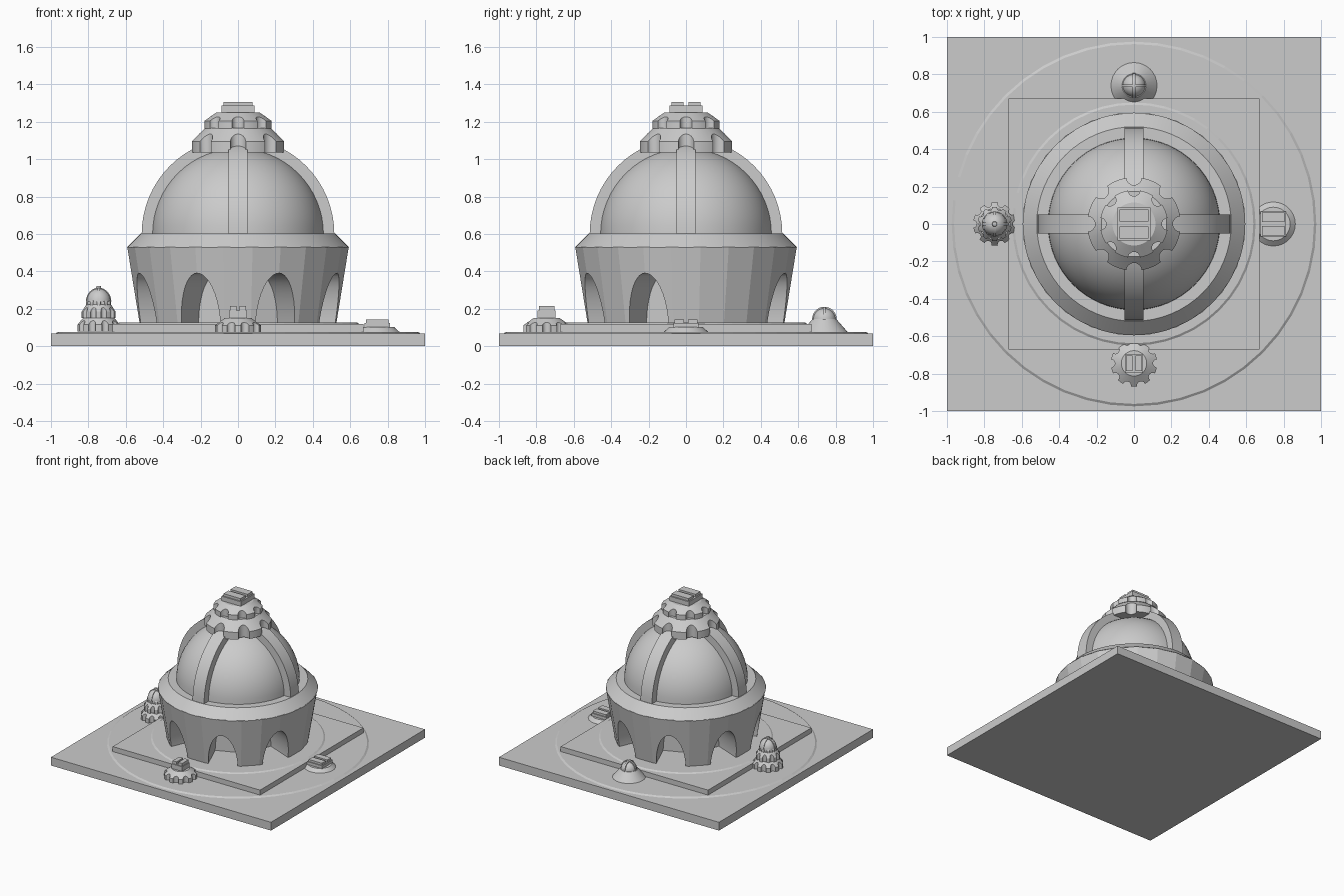
import bpy, bmesh
from math import sin, cos, pi, radians
from mathutils import Matrix, Vector

cube = bpy.data.objects.get("Cube")
if cube:
    bpy.data.objects.remove(cube, do_unlink=True)

stone = bpy.data.materials.new("grey stone")
stone.use_nodes = True
colour = (0.6, 0.6, 0.6, 1)
stone.diffuse_color = colour
stone.node_tree.nodes["Principled BSDF"].inputs["Base Color"].default_value = colour


def finish(bm, name):
    bmesh.ops.recalc_face_normals(bm, faces=bm.faces)
    mesh = bpy.data.meshes.new(name)
    bm.to_mesh(mesh)
    bm.free()
    mesh.materials.append(stone)
    ob = bpy.data.objects.new(name, mesh)
    bpy.context.collection.objects.link(ob)
    return ob


def activate(ob):
    bpy.ops.object.select_all(action="DESELECT")
    ob.select_set(True)
    bpy.context.view_layer.objects.active = ob


def smooth(ob, angle=25):
    activate(ob)
    bpy.ops.object.shade_smooth_by_angle(angle=radians(angle))
    return ob


def box(name, centre, size):
    bm = bmesh.new()
    bmesh.ops.create_cube(bm, size=1)
    bmesh.ops.scale(bm, vec=size, verts=bm.verts)
    bmesh.ops.translate(bm, vec=centre, verts=bm.verts)
    return finish(bm, name)


def lathe(name, profile, segs=48, at=(0, 0), turn=0.0):
    """Closed solid of revolution from (radius, height) points."""
    bm = bmesh.new()
    rings = []
    for r, z in profile:
        rings.append([bm.verts.new((at[0] + r * cos(turn + 2 * pi * i / segs),
                                    at[1] + r * sin(turn + 2 * pi * i / segs), z))
                      for i in range(segs)])
    for low, high in zip(rings, rings[1:]):
        for i in range(segs):
            j = (i + 1) % segs
            bm.faces.new((low[i], low[j], high[j], high[i]))
    bm.faces.new(rings[0][::-1])
    bm.faces.new(rings[-1])
    return finish(bm, name)


def dome_profile(radius, z, height, steps=16):
    return [(radius * cos(pi / 2 * k / steps), z + height * sin(pi / 2 * k / steps))
            for k in range(steps)] + [(radius * 0.01, z + height)]


def cut(ob, cutter):
    mod = ob.modifiers.new("cut", "BOOLEAN")
    mod.operation = "DIFFERENCE"
    mod.solver = "EXACT"
    mod.object = cutter
    activate(ob)
    bpy.ops.object.modifier_apply(modifier=mod.name)
    bpy.data.objects.remove(cutter, do_unlink=True)


def scalloped_tier(name, profile, bite, count=8, segs=48, at=(0, 0)):
    """Turned tier with round bites around its rim."""
    tier = lathe(name, profile, segs, at)
    rim = profile[0][0]
    for i in range(count):
        a = 2 * pi * i / count
        spot = (at[0] + rim * cos(a), at[1] + rim * sin(a))
        cut(tier, lathe("cutter", [(bite, profile[0][1] - 0.1), (bite, profile[-1][1] + 0.1)],
                        16, spot, 0.1))
    return smooth(tier)


def ribs(name, radius, z, height, width, at=(0, 0), steps=32):
    """Two crossing half hoops over a dome."""
    for k in range(2):
        bm = bmesh.new()
        arc = [bm.verts.new((radius * cos(pi * i / steps), -width / 2,
                             z + height * sin(pi * i / steps))) for i in range(steps + 1)]
        face = bm.faces.new(arc)
        new = bmesh.ops.extrude_face_region(bm, geom=[face])["geom"]
        bmesh.ops.translate(bm, vec=(0, width, 0),
                            verts=[v for v in new if isinstance(v, bmesh.types.BMVert)])
        bm.transform(Matrix.Translation((at[0], at[1], 0)) @ Matrix.Rotation(k * pi / 2, 4, "Z"))
        smooth(finish(bm, name + ("_side", "_front")[k]))


def vent(name, x, y, z, half, height, bar_height, along_x=True):
    """Square block carrying two parallel bars."""
    box(name + "_block", (x, y, z + height / 2), (2 * half, 2 * half, height))
    for side in (-1, 1):
        off = side * half * 0.52
        size = (half * 1.76, half * 0.74) if along_x else (half * 0.74, half * 1.76)
        spot = (x, y + off) if along_x else (x + off, y)
        box(name + "_bar", (*spot, z + height + bar_height / 2), (*size, bar_height))


# Ground plate, round plinth, square platform and inner disc
box("ground_plate", (0, 0, 0.034), (2, 2, 0.068))
lathe("round_plinth", [(0.975, 0.06), (0.975, 0.068), (0.962, 0.077)], 48)
box("square_platform", (0, 0, 0.09), (1.34, 1.34, 0.056))
lathe("inner_disc", [(0.65, 0.11), (0.65, 0.118), (0.638, 0.126)], 48)

# Flared drum with eight arched recesses
drum = lathe("arched_drum", [(0.53, 0.12), (0.597, 0.53)], 24, turn=radians(7.5))
for i in range(8):
    a = radians(22.5 + 45 * i)
    bm = bmesh.new()
    bmesh.ops.create_cone(bm, cap_ends=True, segments=40, radius1=1, radius2=1, depth=0.5)
    bm.transform(Matrix.Rotation(a, 4, "Z") @ Matrix.Translation((0.53, 0, 0.126))
                 @ Matrix.Diagonal((1, 0.112, 0.265, 1)) @ Matrix.Rotation(pi / 2, 4, "Y"))
    cut(drum, finish(bm, "cutter"))
smooth(drum, 12)

# Collar, dome and ribs
smooth(lathe("collar", [(0.595, 0.528), (0.52, 0.602)], 64))
smooth(lathe("dome", dome_profile(0.46, 0.6, 0.46), 64))
ribs("dome_rib", 0.515, 0.6, 0.515, 0.104)

# Lantern on the dome
scalloped_tier("lantern_lower_tier", [(0.25, 1.035), (0.25, 1.095), (0.175, 1.167)], 0.042)
scalloped_tier("lantern_upper_tier", [(0.182, 1.165), (0.182, 1.205), (0.115, 1.25)], 0.033)
vent("lantern_vent", 0, 0, 1.25, 0.088, 0.037, 0.02)

# Front kiosk: one tier with a vent
front = (0, -0.745)
scalloped_tier("front_kiosk_tier", [(0.124, 0.075), (0.124, 0.112), (0.068, 0.152)],
               0.022, 10, 40, front)
vent("front_kiosk_vent", *front, 0.152, 0.048, 0.038, 0.024, False)

# Left kiosk: low base with a vent
smooth(lathe("left_kiosk_base", [(0.12, 0.075), (0.09, 0.102)], 32, (0.745, 0)))
vent("left_kiosk_vent", 0.745, 0, 0.1, 0.068, 0.025, 0.017)

# Back kiosk: bell base with a small ribbed dome
back = (0, 0.74)
smooth(lathe("back_kiosk_base", [(0.125, 0.075), (0.064, 0.145)], 32, back))
smooth(lathe("back_kiosk_dome", dome_profile(0.06, 0.143, 0.06, 8), 32, back))
ribs("back_kiosk_rib", 0.066, 0.143, 0.068, 0.014, back, 16)

# Right kiosk: stacked scalloped tiers under a ribbed dome
right = (-0.745, 0)
for name, r, z in (("lower", 0.115, 0.08), ("middle", 0.092, 0.15), ("upper", 0.068, 0.2)):
    scalloped_tier("right_kiosk_" + name + "_tier",
                   [(r, z), (r, z + 0.035), (r * 0.72, z + 0.072)], r * 0.17, 10, 40, right)
smooth(lathe("right_kiosk_dome", dome_profile(0.064, 0.238, 0.07, 8), 32, right))
ribs("right_kiosk_rib", 0.068, 0.238, 0.075, 0.014, right, 16)
lathe("right_kiosk_finial", [(0.016, 0.3), (0.012, 0.322)], 12, right)
